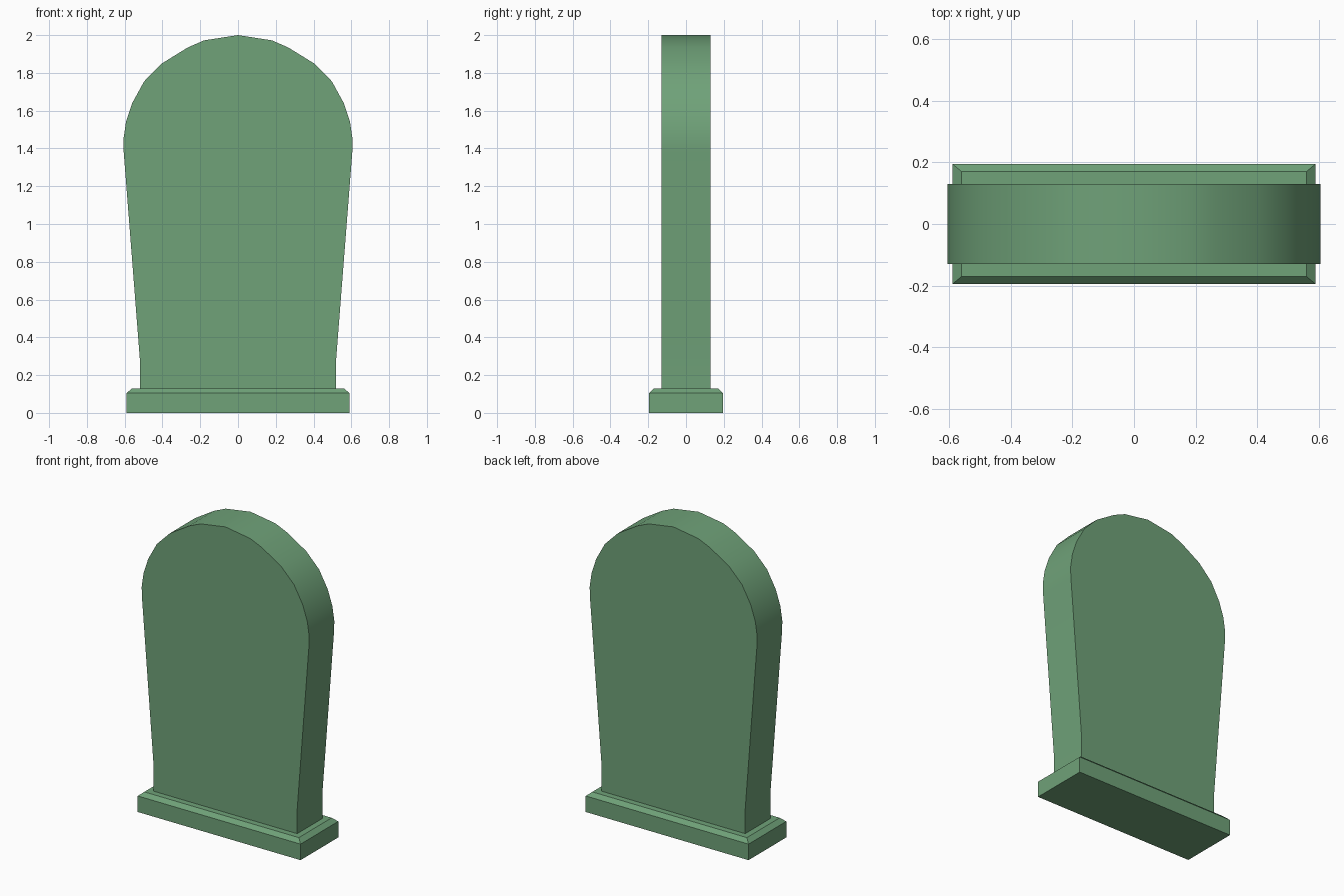
import bpy, bmesh, math

if "Cube" in bpy.data.objects:
    bpy.data.objects.remove(bpy.data.objects["Cube"])

stone = bpy.data.materials.new("green_stone")
stone.diffuse_color = (0.16, 0.36, 0.19, 1)
stone.use_nodes = True
stone.node_tree.nodes["Principled BSDF"].inputs["Base Color"].default_value = stone.diffuse_color


def finish(name, bm):
    bmesh.ops.recalc_face_normals(bm, faces=bm.faces)
    mesh = bpy.data.meshes.new(name)
    bm.to_mesh(mesh)
    bm.free()
    mesh.materials.append(stone)
    ob = bpy.data.objects.new(name, mesh)
    bpy.context.collection.objects.link(ob)
    return ob


# Upright slab: mirrored half profile, extruded front to back
half = [(0.52, 0.12), (0.52, 0.29), (0.605, 1.38), (0.607, 1.445), (0.593, 1.54),
        (0.56, 1.64), (0.497, 1.755), (0.403, 1.85), (0.265, 1.935), (0.18, 1.972)]
profile = half + [(0, 2.0)] + [(-x, z) for x, z in reversed(half)]
bm = bmesh.new()
face = bm.faces.new([bm.verts.new((x, -0.13, z)) for x, z in profile])
side = bmesh.ops.extrude_face_region(bm, geom=[face], use_keep_orig=True)
for v in side["geom"]:
    if isinstance(v, bmesh.types.BMVert):
        v.co.y = 0.13
slab = finish("headstone_slab", bm)
bpy.context.view_layer.objects.active = slab
slab.select_set(True)
bpy.ops.object.shade_smooth_by_angle(angle=math.radians(30))

# Plinth: stacked rectangles giving a chamfered top edge
bm = bmesh.new()
rings = []
for x, y, z in [(0.59, 0.195, 0), (0.59, 0.195, 0.105), (0.56, 0.17, 0.13)]:
    rings.append([bm.verts.new((sx * x, sy * y, z))
                  for sx, sy in [(-1, -1), (1, -1), (1, 1), (-1, 1)]])
for low, high in zip(rings, rings[1:]):
    for i in range(4):
        j = (i + 1) % 4
        bm.faces.new([low[i], low[j], high[j], high[i]])
bm.faces.new(rings[0])
bm.faces.new(rings[-1])
finish("plinth", bm)
